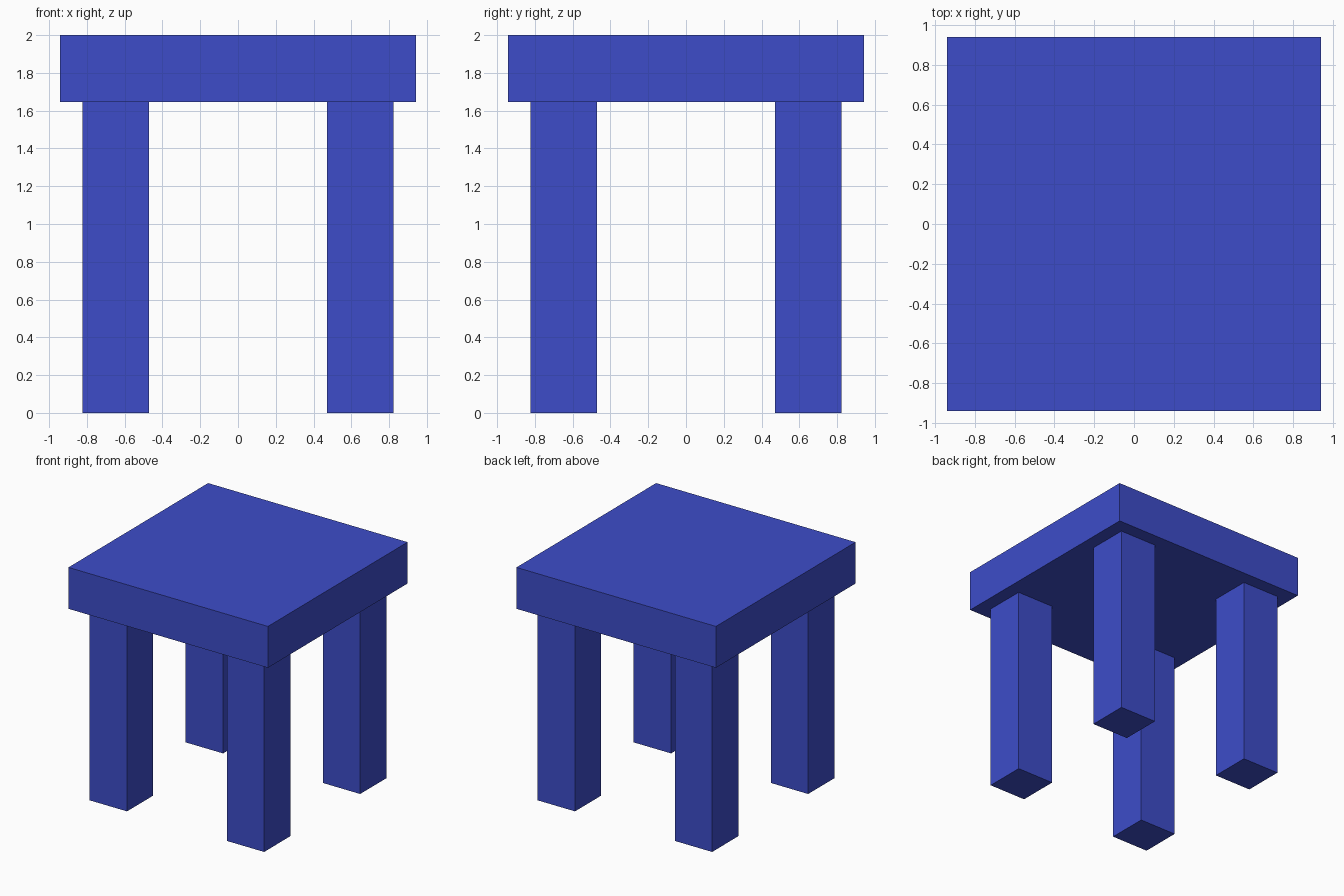
import bpy

if "Cube" in bpy.data.objects:
    bpy.data.objects.remove(bpy.data.objects["Cube"])

U = 2 / 17  # the model sits on a grid of 17 units in height

blue = bpy.data.materials.new("blue")
blue.diffuse_color = (0.047, 0.073, 0.584, 1)
blue.use_nodes = True
blue.node_tree.nodes["Principled BSDF"].inputs["Base Color"].default_value = blue.diffuse_color


def box(name, lo, hi):
    """Axis-aligned box between two corners given in grid units."""
    centre = [(a + b) / 2 * U for a, b in zip(lo, hi)]
    bpy.ops.mesh.primitive_cube_add(size=1, location=centre)
    obj = bpy.context.object
    obj.name = name
    obj.scale = [(b - a) * U for a, b in zip(lo, hi)]
    bpy.ops.object.transform_apply(location=False, rotation=False, scale=True)
    obj.data.materials.append(blue)
    return obj


# Thick square top
box("table_top", (-8, -8, 14), (8, 8, 17))

# Four square legs, inset from the edge
for side, x in (("left", -5.5), ("right", 5.5)):
    for end, y in (("front", -5.5), ("back", 5.5)):
        box(f"{end}_{side}_leg", (x - 1.5, y - 1.5, 0), (x + 1.5, y + 1.5, 14))
